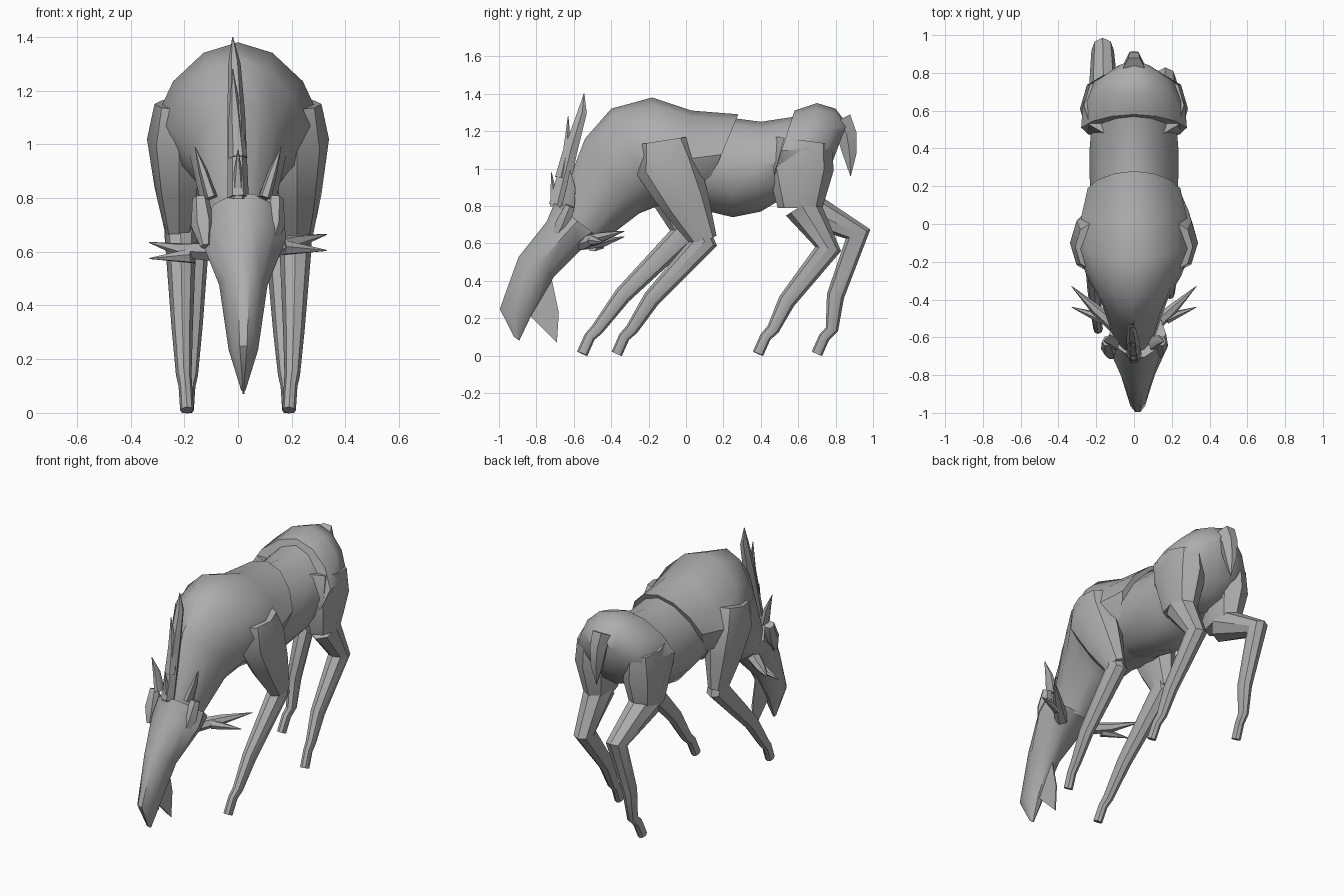
import bpy
import bmesh
import math
from mathutils import Vector

if "Cube" in bpy.data.objects:
    bpy.data.objects.remove(bpy.data.objects["Cube"])

grey = (.42, .42, .42, 1)
hide = bpy.data.materials.new("grey_hide")
hide.use_nodes = True
hide.diffuse_color = grey
hide.node_tree.nodes["Principled BSDF"].inputs["Base Color"].default_value = grey


def skin(name, rings):
    """Bridge rings of points into a closed part with smooth shading and sharp edges."""
    mesh = bpy.data.meshes.new(name)
    mesh.materials.append(hide)
    bm = bmesh.new()
    loops = [[bm.verts.new(point) for point in ring] for ring in rings]
    for lower, upper in zip(loops, loops[1:]):
        for side in range(len(lower)):
            bm.faces.new((lower[side - 1], lower[side], upper[side], upper[side - 1]))
    bm.faces.new(loops[0])
    bm.faces.new(loops[-1])
    bmesh.ops.recalc_face_normals(bm, faces=bm.faces[:])
    bm.to_mesh(mesh)
    bm.free()
    part = bpy.data.objects.new(name, mesh)
    bpy.context.collection.objects.link(part)
    bpy.ops.object.select_all(action='DESELECT')
    part.select_set(True)
    bpy.context.view_layer.objects.active = part
    bpy.ops.object.shade_smooth_by_angle(angle=math.radians(40))


def circle(sides):
    """Cosine and sine of evenly spaced directions."""
    angles = [math.tau * side / sides for side in range(sides)]
    return [(math.cos(angle), math.sin(angle)) for angle in angles]


def trunk(name, sections, centre=0, sides=12):
    """Loft slices given as back y, z, belly y, z and half width; the back is narrower."""
    rings = []
    for back_y, back_z, belly_y, belly_z, width in sections:
        back = Vector((centre, back_y, back_z))
        belly = Vector((centre, belly_y, belly_z))
        middle = (back + belly) / 2
        rings.append([middle + (back - middle) * up
                      + Vector((across * width * (1 - max(up, 0) / 5), 0, 0))
                      for across, up in circle(sides)])
    skin(name, rings)


def limb(name, x_start, x_end, path, radii, flat=1, sides=8):
    """Tube along a side-on path of y, z points while x runs evenly from start to end."""
    last = len(path) - 1
    points = [Vector((x_start + (x_end - x_start) * step / last, y, z))
              for step, (y, z) in enumerate(path)]
    rings = []
    for step, (point, radius) in enumerate(zip(points, radii)):
        along = (points[min(step + 1, last)] - points[max(step - 1, 0)]).normalized()
        across = Vector((1, 0, 0))
        across = (across - along * across.dot(along)).normalized()
        up = along.cross(across)
        rings.append([point + (across * c * flat + up * s) * radius
                      for c, s in circle(sides)])
    skin(name, rings)


def spike(name, x_start, x_end, path, radius, flat=1):
    """Limb that narrows to a point."""
    last = len(path) - 1
    radii = [max(radius * math.sqrt(1 - step / last), .002) for step in range(last + 1)]
    limb(name, x_start, x_end, path, radii, flat, sides=6)


def lower_leg(name, x_top, x_foot, top, knee, foot_y, top_radius):
    """Bent leg whose shin, pastern and hoof follow from the knee and the foot."""
    pastern = Vector((foot_y + .08, .14))
    shin = Vector(knee).lerp(pastern, .65) - Vector((.03, 0))
    path = [top, knee, shin, pastern, (foot_y + .04, .1), (foot_y, .01)]
    limb(name, x_top, x_foot, path, [top_radius, .07, .047, .034, .03, .03], flat=.85)


# Head, from the muzzle to the brow
trunk("head", [
    (-.92, .1, -.89, .08, .01),
    (-1, .25, -.82, .22, .055),
    (-.9, .53, -.7, .42, .09),
    (-.75, .72, -.54, .58, .16),
    (-.71, .82, -.45, .62, .15)], centre=.02, sides=10)

# Neck and shoulders, overlapping the barrel
trunk("neck_and_shoulders", [
    (-.68, .8, -.46, .6, .12),
    (-.54, 1.16, -.25, .76, .18),
    (-.4, 1.32, -.15, .8, .25),
    (-.18, 1.38, -.06, .8, .31),
    (.03, 1.31, .04, .8, .28),
    (.28, 1.29, .1, .86, .245)])

# Barrel and rump
trunk("barrel", [
    (0, 1.28, 0, .8, .22),
    (.25, 1.27, .25, .74, .235),
    (.4, 1.25, .4, .77, .235),
    (.6, 1.28, .55, .86, .22)])
trunk("rump", [
    (.58, 1.31, .44, .88, .28),
    (.7, 1.35, .58, .86, .27),
    (.8, 1.32, .7, .9, .22),
    (.86, 1.24, .77, 1, .11)])
spike("tail", 0, 0, [(.82, 1.26), (.86, 1.18), (.875, 1.08), (.88, .96)], .075, flat=.8)

# Legs, each pair in its own step of the stride
for side, sign, elbow, fore_foot, hock, hind_foot in (
        ("left", 1, (.1, .61), -.37, (.76, .57), .385),
        ("right", -1, (0, .66), -.555, (.92, .65), .7)):
    shoulder_x, thigh_x, foot_x = sign * .22, sign * .16, sign * .19
    withers = (-.1, 1.02)
    upper_arm = Vector(withers).lerp(Vector(elbow), .5)
    limb(side + "_upper_foreleg", shoulder_x, shoulder_x,
         [(-.12, 1.15), withers, upper_arm, elbow], [.13, .17, .13, .07], flat=.7)
    lower_leg(side + "_foreleg", shoulder_x, foot_x, upper_arm, elbow, fore_foot, .06)
    limb(side + "_thigh", thigh_x, thigh_x,
         [(.63, 1.15), (.61, 1), (.61, .79)], [.15, .18, .12], flat=.7)
    lower_leg(side + "_hind_leg", thigh_x, foot_x, (.62, .8), hock, hind_foot, .1)

# Forked crest horn
spike("crest_horn", 0, -.02, [(-.69, .8), (-.61, 1.12), (-.555, 1.3), (-.545, 1.4)], .05, flat=.8)
spike("crest_tine", 0, -.02, [(-.67, .95), (-.635, 1.1), (-.63, 1.28)], .035)
spike("brow_spike", 0, 0, [(-.7, .8), (-.72, .98)], .03)

# Ears, brows and two-pronged side antlers
for side, sign in (("left", 1), ("right", -1)):
    spike(side + "_ear", sign * .1, sign * .16, [(-.63, .8), (-.615, .9), (-.62, .99)], .04, flat=.6)
    limb(side + "_brow", sign * .12, sign * .14,
         [(-.7, .62), (-.66, .7), (-.62, .8)], [.02, .045, .03], sides=6)
    lift = sign * .015
    spike(side + "_antler", sign * .08, sign * .33,
          [(-.56, .6), (-.45, .62 + lift), (-.33, .65 + lift)], .04)
    spike(side + "_antler_tine", sign * .17, sign * .33,
          [(-.5, .6 + lift), (-.44, .59 + lift)], .03)

# Thin beard plate under the jaw
beard = [(-.72, .42), (-.83, .21), (-.69, .07), (-.68, .23)]
skin("beard", [[(x, y, z) for y, z in beard] for x in (.016, .024)])
